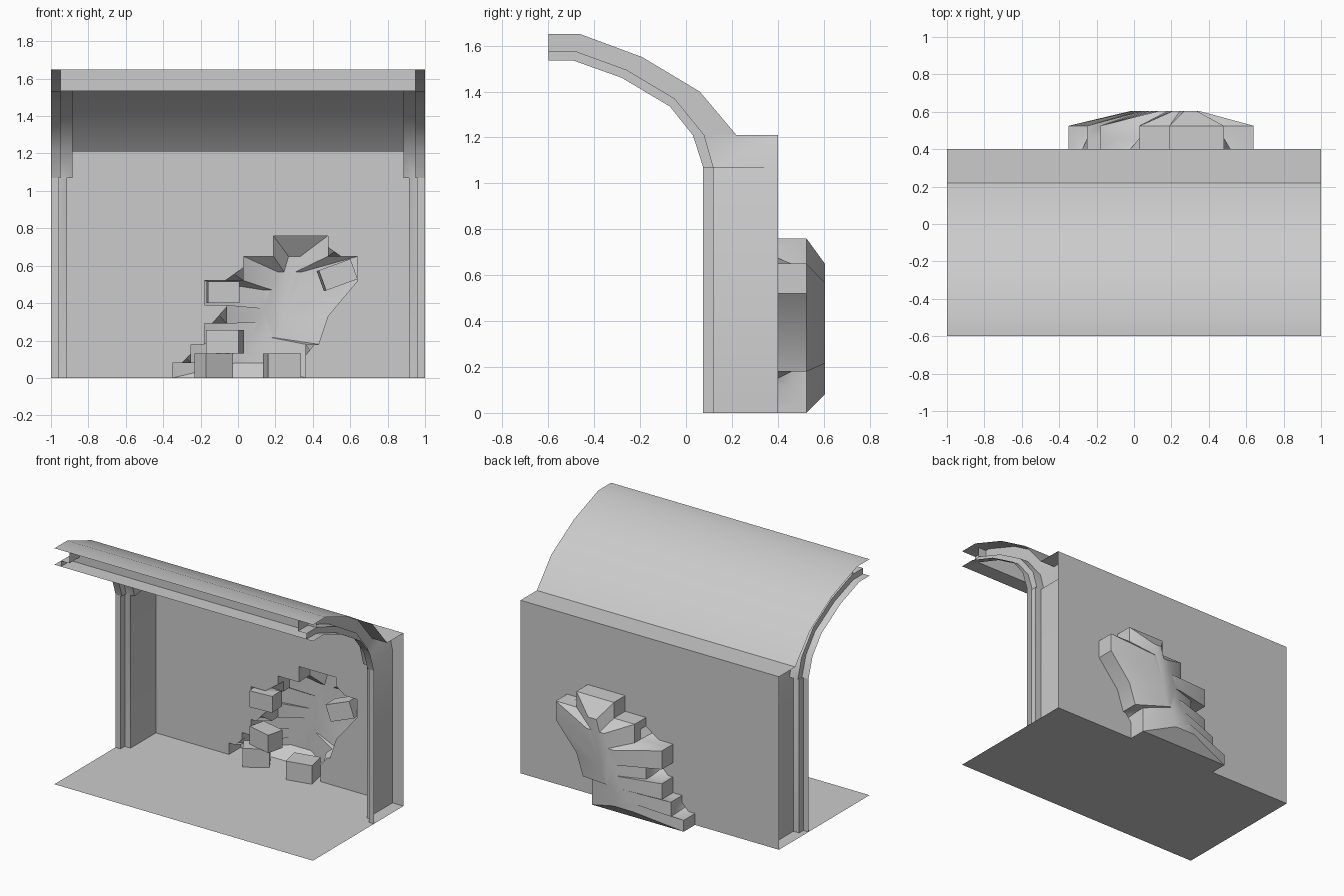
import bpy, bmesh, math
from mathutils import Matrix, Vector

cube = bpy.data.objects.get("Cube")
if cube:
    bpy.data.objects.remove(cube, do_unlink=True)

grey = bpy.data.materials.new("plain grey")
grey.use_nodes = True
COLOUR = (0.6, 0.6, 0.6, 1)
grey.diffuse_color = COLOUR
grey.node_tree.nodes["Principled BSDF"].inputs["Base Color"].default_value = COLOUR


def finish(name, bm, smooth=True):
    bmesh.ops.remove_doubles(bm, verts=bm.verts, dist=0.0005)
    bmesh.ops.recalc_face_normals(bm, faces=bm.faces)
    mesh = bpy.data.meshes.new(name)
    bm.to_mesh(mesh)
    bm.free()
    mesh.materials.append(grey)
    obj = bpy.data.objects.new(name, mesh)
    bpy.context.collection.objects.link(obj)
    if smooth:
        bpy.ops.object.select_all(action="DESELECT")
        obj.select_set(True)
        bpy.context.view_layer.objects.active = obj
        bpy.ops.object.shade_smooth_by_angle(angle=math.radians(35))
    return obj


def loft(bm, rows, closed=False):
    """Skin a list of equal-length point rows with quads."""
    grid = [[bm.verts.new(p) for p in row] for row in rows]
    n = len(rows[0])
    for a, b in zip(grid, grid[1:]):
        for i in range(n if closed else n - 1):
            j = (i + 1) % n
            bm.faces.new((a[i], a[j], b[j], b[i]))
    return grid


def sheet(name, points):
    bm = bmesh.new()
    bm.faces.new([bm.verts.new(p) for p in points])
    return finish(name, bm, False)


WALL, FRONT, TOP = 0.4, -0.6, 1.21

# Floor
sheet("floor", [(-1, FRONT, 0), (1, FRONT, 0), (1, WALL, 0), (-1, WALL, 0)])

# Arch profiles (y, z): outer skin, step line and inner lip
outer = [(.4, 0), (.4, 1.07), (.4, TOP), (.22, TOP), (.06, 1.4), (-.19, 1.55), (-.46, 1.65), (FRONT, 1.65)]
step = [(.12, 0), (.12, 1.07), (.12, 1.07), (.08, TOP), (-.05, 1.37), (-.26, 1.495), (-.48, 1.575), (FRONT, 1.575)]
inner = [(.075, 0), (.075, 1.07), (.075, 1.07), (.03, TOP), (-.07, 1.335), (-.28, 1.46), (-.49, 1.535), (FRONT, 1.535)]

# Roof skin
bm = bmesh.new()
loft(bm, [[(s, y, z) for y, z in outer[2:]] for s in (-1, 1)])
finish("roof", bm)

# Channel-shaped side ribs
for side, label in ((1, "left"), (-1, "right")):
    bm = bmesh.new()
    rows = []
    for i, (o, m, n) in enumerate(zip(outer, step, inner)):
        web = 0.915 if i < 2 else 0.885
        edge = 0.96 if i < 2 else 0.95
        section = ((web, o), (web, m), (edge, m), (edge, n), (1, n))
        rows.append([(side * x, y, z) for x, (y, z) in section])
    loft(bm, rows)
    bmesh.ops.dissolve_degenerate(bm, dist=0.0005, edges=bm.edges)
    finish(label + "_rib", bm)

# Recessed fascia and front lip
bm = bmesh.new()
loft(bm, [[(s, -.49, 1.65), (s, -.49, 1.535), (s, FRONT, 1.535)] for s in (-.95, .95)])
finish("front_fascia", bm, False)

# Broken opening: stepped outline (x, z), chipped at its inner corners
outline = [(-.35, 0), (-.35, .08), (-.3, .08), (-.25, .08), (-.25, .13), (-.25, .18),
           (-.18, .18), (-.18, .29), (-.14, .29), (-.06, .29), (-.06, .38), (-.06, .39),
           (-.18, .39), (-.18, .52), (-.07, .52), (.03, .52), (.03, .59), (.03, .65),
           (.19, .65), (.19, .76), (.48, .76), (.48, .7), (.48, .65), (.55, .65),
           (.64, .65), (.64, .52), (.48, .33), (.43, .18), (.41, .18), (.36, .18),
           (.36, .12), (.36, 0)]
chipped = list(outline)
for i in (3, 9, 15, 22, 29):
    chipped[i] = tuple((a + b) / 2 for a, b in zip(outline[i - 1], outline[i + 1]))

# Back wall around the opening
sheet("back_wall", [(-1, WALL, 0)] + [(x, WALL, z) for x, z in chipped]
      + [(1, WALL, 0), (1, WALL, TOP), (-1, WALL, TOP)])


# Hollow behind the wall, tapering to a slanted ridge
def shrink(x, z, keep):
    rise = 0.08 + 0.75 * z
    axis = 0.08 + 0.28 * z
    return (axis + (x - axis) * keep, rise)


bm = bmesh.new()
rings = [[(x, WALL, z) for x, z in chipped]]
rings += [[(x, y, z) for x, z in outline] for y in (.46, .525)]
rings.append([(p[0], .605, p[1]) for p in (shrink(x, z, 0.22) for x, z in outline)])
grid = loft(bm, rings, closed=True)
bm.faces.new(grid[-1])
finish("wall_hollow", bm)

# Loose blocks: centre, size, turn about z, tilt about y (degrees)
blocks = [((-.08, .42, .457), (.17, .12, .115), 4, 0),
          ((-.07, .41, .193), (.18, .12, .125), -14, 0),
          ((-.13, .39, .065), (.17, .12, .13), 32, 0),
          ((.235, .385, .065), (.18, .14, .13), 12, 0),
          ((.53, .42, .55), (.18, .12, .115), 6, -20)]
for i, (centre, size, turn, tilt) in enumerate(blocks):
    bm = bmesh.new()
    place = (Matrix.Translation(centre) @ Matrix.Rotation(math.radians(tilt), 4, "Y")
             @ Matrix.Rotation(math.radians(turn), 4, "Z") @ Matrix.Diagonal((*size, 1)))
    bmesh.ops.create_cube(bm, size=1, matrix=place)
    finish("loose_block_%d" % (i + 1), bm, False)
